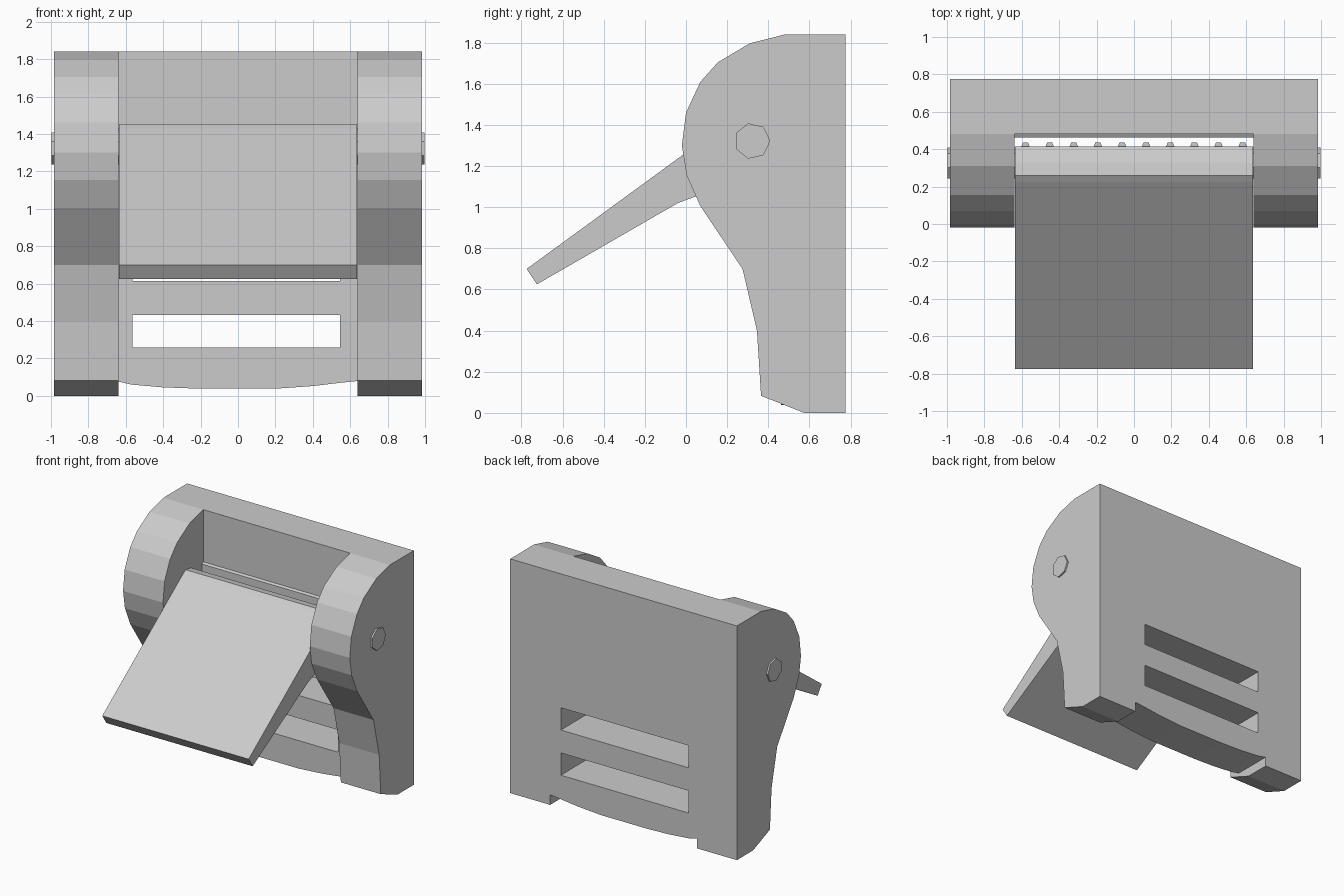
import bpy, bmesh
from mathutils import Vector

if "Cube" in bpy.data.objects:
    bpy.data.objects.remove(bpy.data.objects["Cube"])


def prism(name, pts, axis, lo, hi):
    """Extrude a 2D outline along an axis: x uses (y,z), y uses (x,z), z uses (x,y)."""
    def place(p, d):
        return {'x': (d, p[0], p[1]), 'y': (p[0], d, p[1]), 'z': (p[0], p[1], d)}[axis]
    bm = bmesh.new()
    face = bm.faces.new([bm.verts.new(place(p, lo)) for p in pts])
    ext = bmesh.ops.extrude_face_region(bm, geom=[face])
    verts = [g for g in ext['geom'] if isinstance(g, bmesh.types.BMVert)]
    bmesh.ops.translate(bm, verts=verts, vec=Vector(place((0, 0), hi - lo)))
    bmesh.ops.recalc_face_normals(bm, faces=bm.faces)
    mesh = bpy.data.meshes.new(name)
    bm.to_mesh(mesh)
    bm.free()
    ob = bpy.data.objects.new(name, mesh)
    bpy.context.collection.objects.link(ob)
    return ob


def cut(target, cutter):
    cutter.hide_render = True
    mod = target.modifiers.new("cut", 'BOOLEAN')
    mod.operation = 'DIFFERENCE'
    mod.solver = 'EXACT'
    mod.object = cutter
    bpy.context.view_layer.objects.active = target
    bpy.ops.object.modifier_apply(modifier=mod.name)
    bpy.data.objects.remove(cutter)


BACK = 0.775

# Rounded side cheeks
cheek = [(BACK, 0), (BACK, 1.84), (0.48, 1.84), (0.31, 1.797), (0.155, 1.705),
         (0.07, 1.61), (0, 1.46), (-0.02, 1.30), (0.003, 1.155), (0.07, 1.005),
         (0.275, 0.70), (0.345, 0.40), (0.365, 0.083), (0.575, 0)]
prism("cheek_left", cheek, 'x', -0.985, -0.638)
prism("cheek_right", cheek, 'x', 0.638, 0.985)

# Back panel with a shallow ledge, two slots and a bowed lower edge
panel = prism("back_panel", [(BACK, 0), (BACK, 1.84), (0.48, 1.84), (0.48, 1.43),
                             (0.462, 1.42), (0.462, 0)], 'x', -0.638, 0.638)
for z in (0.258, 0.613):
    cut(panel, prism("slot_cutter", [(-0.565, z), (0.545, z), (0.545, z + 0.175),
                                     (-0.565, z + 0.175)], 'y', 0.2, 1))
arc = [(0.7, 0.085), (0.55, 0.07), (0.4, 0.052), (0.2, 0.038), (-0.2, 0.038),
       (-0.4, 0.045), (-0.57, 0.06), (-0.7, 0.09)]
cut(panel, prism("arc_cutter", [(-0.7, -0.2), (0.7, -0.2)] + arc, 'y', 0.2, 1))

# Cam lever: flat flap thickening into a rounded head
lever = [(-0.775, 0.70), (-0.725, 0.625), (-0.04, 1.02), (0.04, 1.05), (0.25, 1.11),
         (0.36, 1.17), (0.415, 1.27), (0.415, 1.38), (0.33, 1.44), (0.26, 1.452),
         (0.225, 1.43)]
prism("cam_lever", lever, 'x', -0.637, 0.635)

# Gripping teeth on the cam head
for i in range(10):
    x = -0.58 + i * 0.129
    prism("cam_tooth", [(x - 0.026, 0.405), (x + 0.026, 0.405), (x + 0.014, 0.435),
                        (x - 0.014, 0.435)], 'z', 1.27, 1.37)

# Seven-sided pivot pin through both cheeks
bpy.ops.mesh.primitive_cylinder_add(vertices=7, radius=0.088, depth=1.996,
                                    location=(0, 0.322, 1.322), rotation=(0, 1.5708, 0))
bpy.context.object.name = "pivot_pin"
